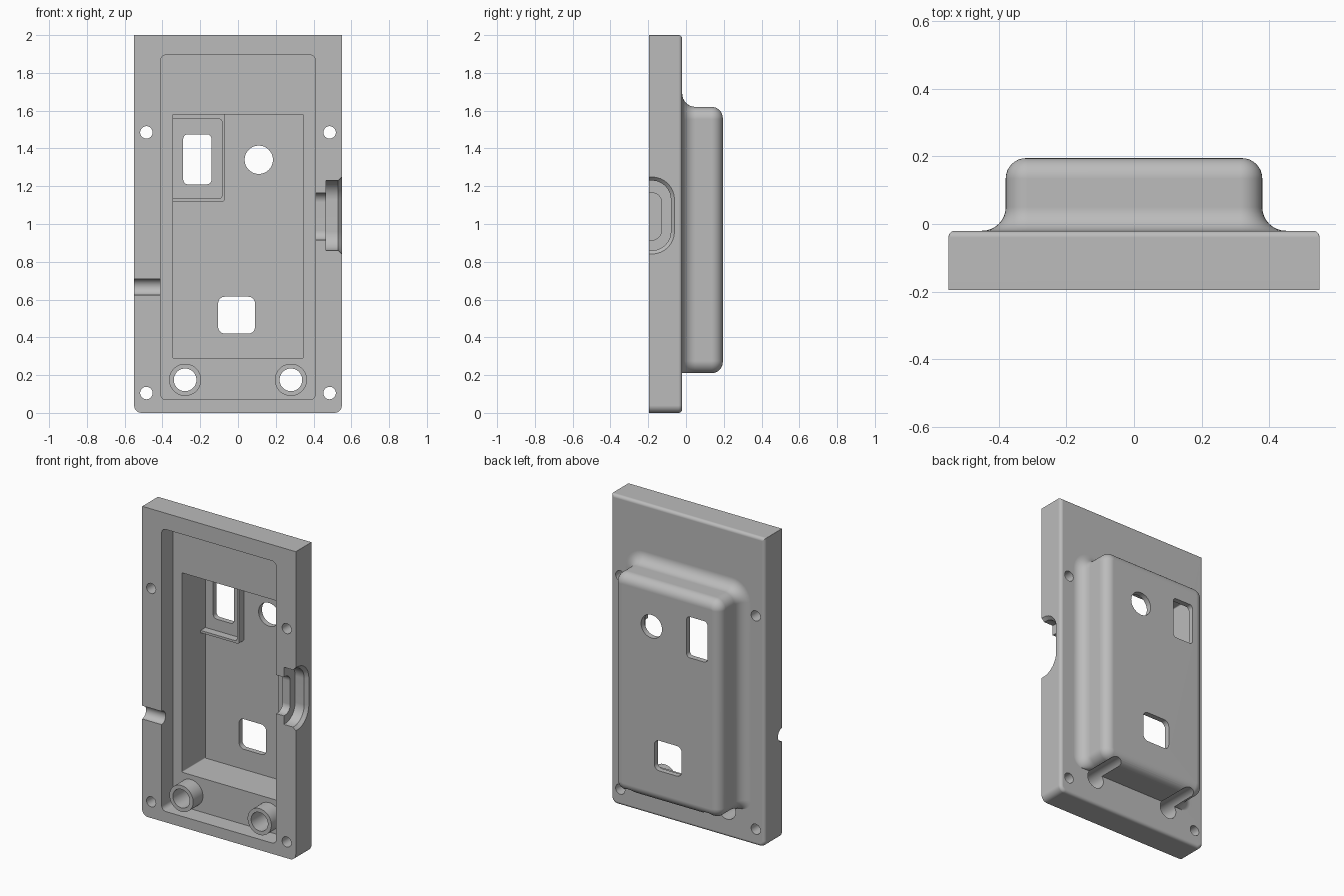
import bpy, bmesh, math
from mathutils import Vector

if "Cube" in bpy.data.objects:
    bpy.data.objects.remove(bpy.data.objects["Cube"])

grey = bpy.data.materials.new("plain grey")
grey.use_nodes = True
grey.diffuse_color = (0.5, 0.5, 0.5, 1)
grey.node_tree.nodes["Principled BSDF"].inputs["Base Color"].default_value = (0.5, 0.5, 0.5, 1)

FRONT, BACK, LEDGE, FLOOR, REAR = -0.195, -0.02, -0.08, 0.16, 0.195


def rounded(u0, u1, v0, v1, low=0.002, high=None, steps=8):
    """Outline of a rounded rectangle; low and high are its corner radii."""
    high = low if high is None else high
    corners = [(u1 - high, v1 - high, high, 0), (u0 + high, v1 - high, high, 1),
               (u0 + low, v0 + low, low, 2), (u1 - low, v0 + low, low, 3)]
    return [(u + r * math.cos((q + i / steps) * math.pi / 2),
             v + r * math.sin((q + i / steps) * math.pi / 2))
            for u, v, r, q in corners for i in range(steps + 1)]


def circle(x, z, r, n=48):
    return [(x + r * math.cos(2 * math.pi * i / n), z + r * math.sin(2 * math.pi * i / n))
            for i in range(n)]


def loft(name, sections, axis="y"):
    """Closed solid through (position, outline) sections along an axis."""
    bm = bmesh.new()
    rings = []
    for p, outline in sections:
        rings.append([bm.verts.new((u, p, v) if axis == "y" else (p, u, v)) for u, v in outline])
    n = len(rings[0])
    for a, b in zip(rings, rings[1:]):
        for i in range(n):
            bm.faces.new((a[i], a[(i + 1) % n], b[(i + 1) % n], b[i]))
    bm.faces.new(rings[0])
    bm.faces.new(rings[-1])
    bmesh.ops.recalc_face_normals(bm, faces=bm.faces)
    mesh = bpy.data.meshes.new(name)
    bm.to_mesh(mesh)
    bm.free()
    mesh.materials.append(grey)
    obj = bpy.data.objects.new(name, mesh)
    bpy.context.collection.objects.link(obj)
    return obj


def prism(name, outline, start, end, axis="y"):
    return loft(name, [(start, outline), (end, outline)], axis)


def combine(target, tool, operation="DIFFERENCE"):
    bpy.context.view_layer.objects.active = target
    mod = target.modifiers.new("combine", "BOOLEAN")
    mod.operation, mod.object, mod.solver = operation, tool, "EXACT"
    bpy.ops.object.modifier_apply(modifier=mod.name)
    bpy.data.objects.remove(tool)


def finish(obj):
    bpy.ops.object.select_all(action="DESELECT")
    obj.select_set(True)
    bpy.context.view_layer.objects.active = obj
    bpy.ops.object.shade_smooth_by_angle(angle=math.radians(30))
    obj.modifiers.new("even normals", "WEIGHTED_NORMAL").keep_sharp = True


# Base plate with a rounded rear edge
def plate_outline(inset):
    return rounded(-0.55 + inset, 0.55 - inset, inset, 2 - inset, 0.04 - inset, 0.002)


edge = 0.02
sections = [(FRONT, plate_outline(0))]
for i in range(7):
    a = i / 6 * math.pi / 2
    sections.append((BACK - edge + edge * math.sin(a), plate_outline(edge * (1 - math.cos(a)))))
case = loft("case", sections)


# Rear housing: flared at sides and top, straight at the bottom, rounded at the back
def housing_outline(flare, inset=0):
    return rounded(-0.38 - flare + inset, 0.38 + flare - inset, 0.21 + inset,
                   1.62 + flare - inset, 0.065 - inset, 0.065 + flare - inset)


flare, fillet = 0.07, 0.06
sections = [(BACK - 0.03, housing_outline(flare))]
for i in range(9):
    a = i / 8 * math.pi / 2
    sections.append((BACK + flare * (1 - math.cos(a)), housing_outline(flare * (1 - math.sin(a)))))
for i in range(9):
    a = i / 8 * math.pi / 2
    sections.append((REAR - fillet + fillet * math.sin(a),
                     housing_outline(0, fillet * (1 - math.cos(a)))))
combine(case, loft("housing", sections), "UNION")

# Shallow front recess and the deep pocket inside it
combine(case, prism("recess", rounded(-0.41, 0.41, 0.07, 1.895, 0.03), -0.4, LEDGE))
combine(case, prism("pocket", rounded(-0.345, 0.345, 0.29, 1.58, 0.006), LEDGE - 0.05, FLOOR))

# Openings through the rear wall
combine(case, prism("tall_opening", rounded(-0.29, -0.14, 1.21, 1.475, 0.025), 0, 0.4))
combine(case, prism("square_opening", rounded(-0.105, 0.09, 0.42, 0.615, 0.035), 0, 0.4))
combine(case, prism("round_opening", circle(0.11, 1.34, 0.075), 0, 0.4))

# Screw holes and boss bores
for x in (-0.485, 0.485):
    for z in (0.105, 1.485):
        combine(case, prism("screw_hole", circle(x, z, 0.033, 32), -0.4, 0.4))
for x in (-0.28, 0.28):
    combine(case, prism("bore", circle(x, 0.175, 0.06), -0.4, 0.4))

# Stepped connector slot on the left wall and cable notch on the right wall
combine(case, prism("inner_slot", rounded(-0.4, -0.13, 0.915, 1.165, 0.05), 0.36, 0.48, "x"))
wide = rounded(-0.4, -0.08, 0.86, 1.23, 0.1)
flared = rounded(-0.4, -0.06, 0.84, 1.25, 0.12)
combine(case, loft("outer_slot", [(0.465, wide), (0.53, wide), (0.551, flared)], "x"))
combine(case, prism("cable_notch", circle(FRONT - 0.002, 0.667, 0.043), -0.6, -0.36, "x"))
finish(case)

# Tubular bosses on the lower ledge
for side, x in (("left", 0.28), ("right", -0.28)):
    boss = prism(side + "_boss", circle(x, 0.175, 0.085), FRONT + 0.015, LEDGE + 0.01)
    combine(boss, prism("bore", circle(x, 0.175, 0.06), -0.4, 0.4))
    finish(boss)

# Low rib framing the tall opening
rib = prism("opening_rib", rounded(-0.355, -0.07, 1.12, 1.59, 0.01), FLOOR - 0.05, FLOOR + 0.01)
combine(rib, prism("rib_inside", rounded(-0.4, -0.085, 1.135, 1.555, 0.015), 0, 0.4))
finish(rib)
